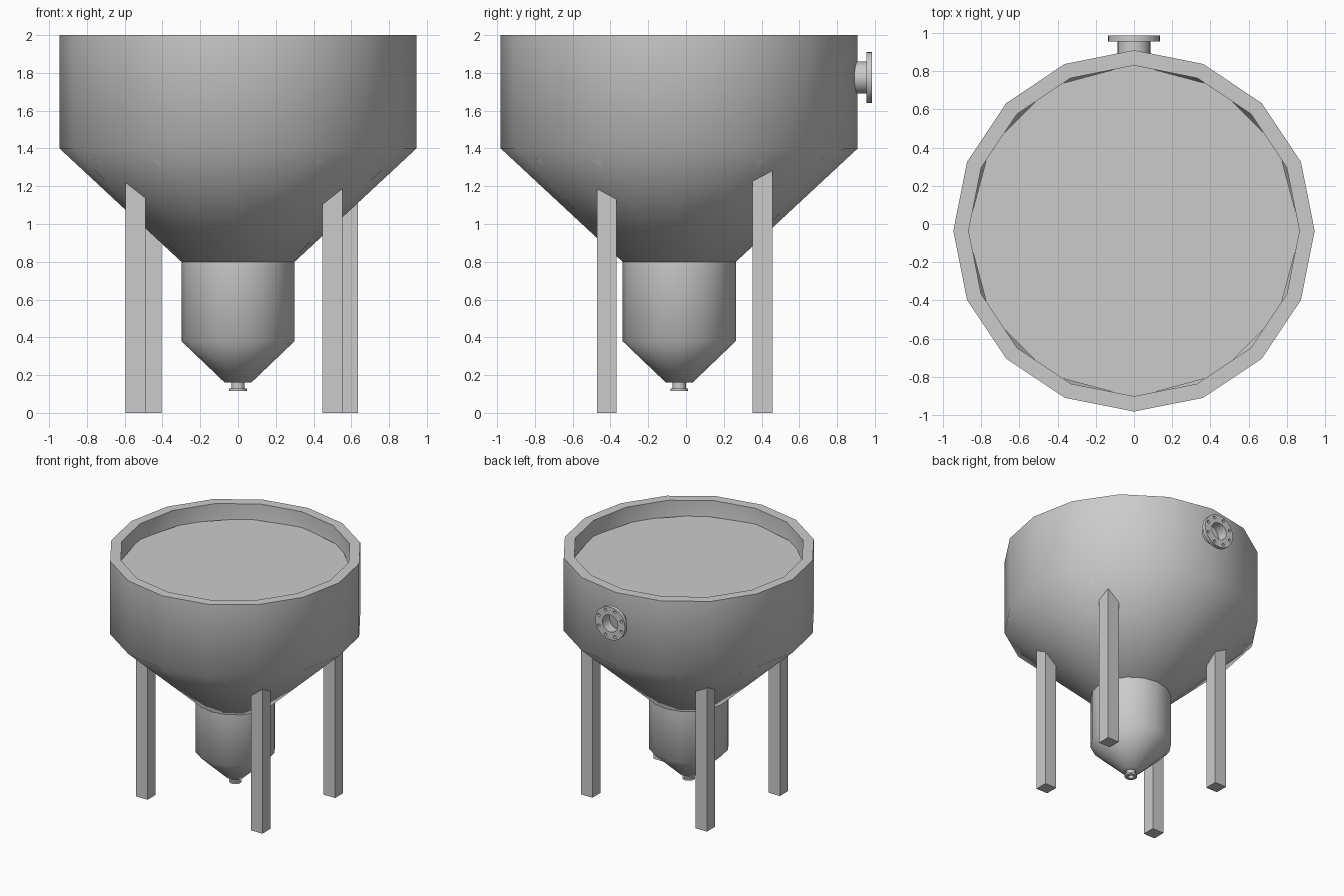
import bpy
import bmesh
import math
from mathutils import Matrix, Vector

cube = bpy.data.objects.get("Cube")
if cube:
    bpy.data.objects.remove(cube, do_unlink=True)

CENTRE_Y = -0.036

steel = bpy.data.materials.new("grey steel")
steel.use_nodes = True
GREY = (0.6, 0.6, 0.6, 1)
steel.diffuse_color = GREY
steel.node_tree.nodes["Principled BSDF"].inputs["Base Color"].default_value = GREY


def add_object(name, bm, smooth_angle=None):
    """Turn a bmesh into a steel object, optionally smooth with sharp edges kept."""
    bmesh.ops.remove_doubles(bm, verts=bm.verts, dist=1e-5)
    bmesh.ops.recalc_face_normals(bm, faces=bm.faces)
    mesh = bpy.data.meshes.new(name)
    bm.to_mesh(mesh)
    bm.free()
    mesh.materials.append(steel)
    ob = bpy.data.objects.new(name, mesh)
    bpy.context.collection.objects.link(ob)
    if smooth_angle:
        smooth(mesh, smooth_angle)
    return ob


def smooth(mesh, degrees):
    mesh.shade_smooth()
    mesh.set_sharp_from_angle(angle=math.radians(degrees))


def lathe(profile, sides, closed=False):
    """Revolve (radius, height) points about z."""
    bm = bmesh.new()
    rings = []
    for r, z in profile:
        rings.append([bm.verts.new((r * math.cos(math.tau * i / sides),
                                    r * math.sin(math.tau * i / sides), z))
                      for i in range(sides)])
    pairs = list(zip(rings, rings[1:]))
    if closed:
        pairs.append((rings[-1], rings[0]))
    for a, b in pairs:
        for i in range(sides):
            j = (i + 1) % sides
            bm.faces.new((a[i], a[j], b[j], b[i]))
    return bm


def turned(name, profile, sides, closed=False, angle=60):
    ob = add_object(name, lathe(profile, sides, closed), angle)
    ob.location.y = CENTRE_Y
    return ob


# Main vessel: thick cylindrical wall and conical hopper
turned("tank_shell", [(0.865, 1.42), (0.865, 2), (0.945, 2), (0.945, 1.4),
                      (0.3, 0.8), (0.22, 0.8)], 16, closed=True)

# Contents filling the vessel to just below the rim
turned("tank_contents", [(0, 1.87), (0.872, 1.87), (0.872, 1.34),
                         (0.24, 0.81), (0, 0.81)], 12)

# Lower collecting pot with its own cone
turned("lower_pot", [(0, 0.8), (0.3, 0.8), (0.3, 0.38), (0.07, 0.16), (0, 0.16)], 16)

# Drain stub and flange under the pot
turned("drain_outlet", [(0.022, 0.17), (0.035, 0.17), (0.035, 0.13), (0.047, 0.13),
                        (0.047, 0.115), (0.022, 0.115)], 24, closed=True, angle=30)

# Side nozzle: hollow pipe and a flange with bolt holes, turned to face the back
bm = lathe([(0.07, 0.86), (0.085, 0.86), (0.085, 0.955), (0.135, 0.955),
            (0.135, 0.985), (0.07, 0.985)], 32, closed=True)
nozzle = add_object("side_nozzle", bm)
bm = bmesh.new()
for i in range(8):
    a = math.tau * (i + 0.5) / 8
    spot = Vector((0.11 * math.cos(a), 0.11 * math.sin(a), 0.97))
    bmesh.ops.create_cone(bm, cap_ends=True, segments=12, radius1=0.012, radius2=0.012,
                          depth=0.1, matrix=Matrix.Translation(spot))
cutter = add_object("bolt_hole_cutter", bm)
cutter.hide_render = True
cut = nozzle.modifiers.new("bolt_holes", "BOOLEAN")
cut.operation = "DIFFERENCE"
cut.solver = "EXACT"
cut.object = cutter
graph = bpy.context.evaluated_depsgraph_get()
drilled = bpy.data.meshes.new_from_object(nozzle.evaluated_get(graph))
nozzle.modifiers.clear()
nozzle.data = drilled
bpy.data.objects.remove(cutter, do_unlink=True)
drilled.transform(Matrix.Translation((0, 0, 1.775)) @ Matrix.Rotation(-math.pi / 2, 4, "X"))
smooth(drilled, 35)

# Four square legs running up into the hopper
LEG = 0.104
LEG_TOP = 1.3
for name, x, y in (("front_right_leg", -0.543, -0.42), ("front_left_leg", 0.5, -0.42),
                   ("back_right_leg", -0.458, 0.405), ("back_left_leg", 0.583, 0.405)):
    # Stop each leg inside the cone
    reach = math.hypot(x, y - CENTRE_Y)
    top = min(LEG_TOP, 0.8 + (reach - 0.3) * 0.93 + 0.12)
    bm = bmesh.new()
    bmesh.ops.create_cube(bm, size=1, matrix=Matrix.Translation((x, y, top / 2))
                          @ Matrix.Diagonal((LEG, LEG, top, 1)))
    add_object(name, bm)
